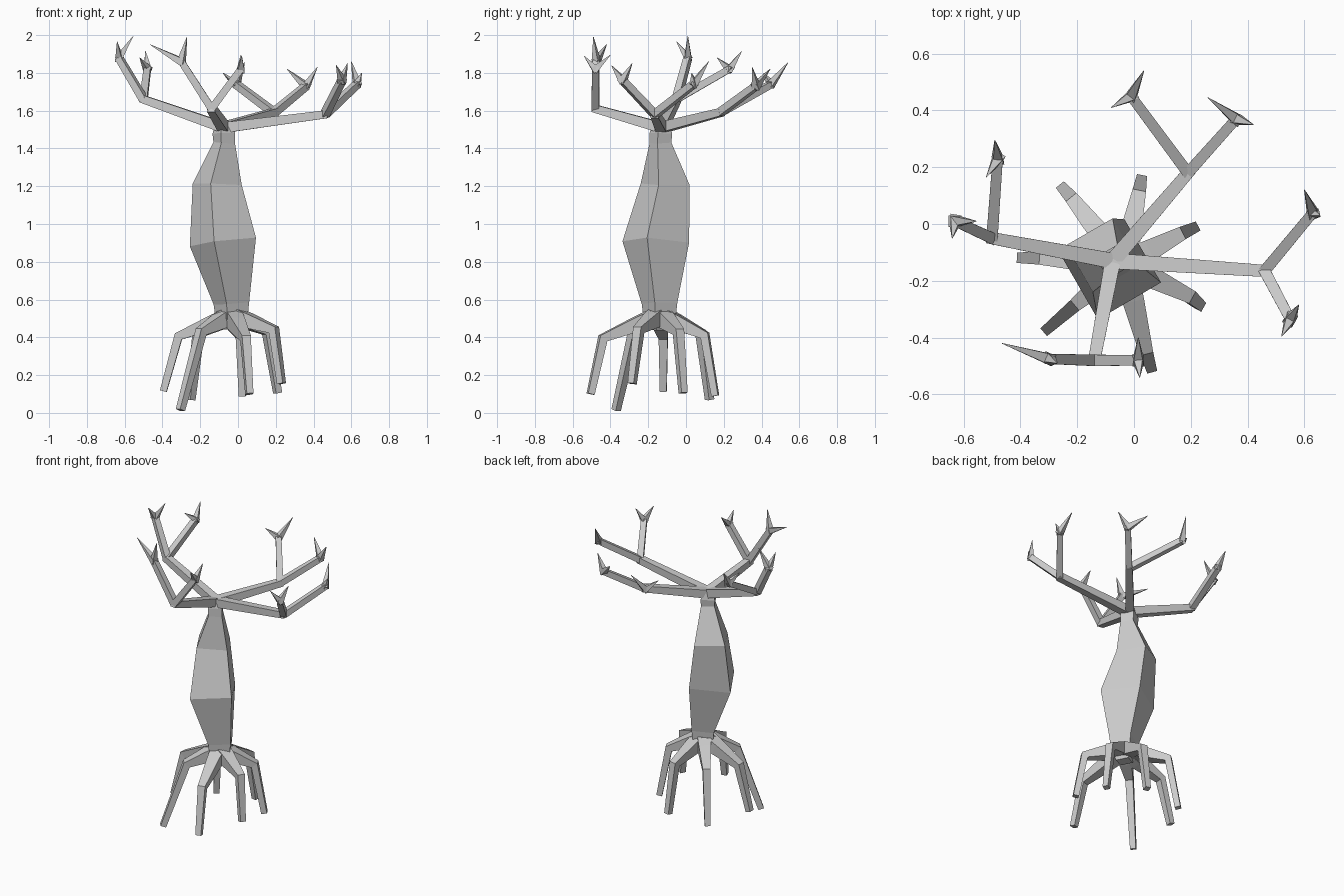
import bpy, bmesh
from math import radians, cos, sin
from mathutils import Vector

UP = Vector((0, 0, 1))


def tube(bm, nodes, ref=None):
    """Square-section limb through (point, half width) nodes."""
    pts = [Vector(p) for p, r in nodes]
    if ref is None:
        ref = (pts[-1] - pts[0]).cross(UP)
        if ref.length < 1e-4:
            ref = Vector((1, 0, 0))
    rings = []
    for i, (p, (_, r)) in enumerate(zip(pts, nodes)):
        d = Vector()
        if i:
            d += (p - pts[i - 1]).normalized()
        if i < len(pts) - 1:
            d += (pts[i + 1] - p).normalized()
        d.normalize()
        u = (ref - d * ref.dot(d)).normalized()
        v = d.cross(u)
        rings.append([bm.verts.new(p + u * a * r + v * b * r)
                      for a, b in ((-1, -1), (1, -1), (1, 1), (-1, 1))])
    for lo, hi in zip(rings, rings[1:]):
        for k in range(4):
            n = (k + 1) % 4
            bm.faces.new((lo[k], lo[n], hi[n], hi[k]))
    bm.faces.new(rings[0][::-1])
    bm.faces.new(rings[-1])


def finish(bm, name):
    bmesh.ops.recalc_face_normals(bm, faces=bm.faces)
    me = bpy.data.meshes.new(name)
    bm.to_mesh(me)
    bm.free()
    bpy.context.collection.objects.link(bpy.data.objects.new(name, me))


# Swollen four-sided trunk, turned 30 degrees
bm = bmesh.new()
tube(bm, [((-0.04, -0.14, 0.44), 0.04),
          ((-0.035, -0.14, 0.50), 0.062),
          ((-0.035, -0.14, 0.58), 0.069),
          ((-0.08, -0.16, 0.905), 0.129),
          ((-0.11, -0.11, 1.21), 0.095),
          ((-0.073, -0.135, 1.43), 0.042),
          ((-0.075, -0.133, 1.48), 0.044),
          ((-0.075, -0.13, 1.54), 0.03)],
     Vector((cos(radians(30)), sin(radians(30)), 0)))
finish(bm, "trunk")

# Stilt roots: knee, foot
ROOTS = [((-0.315, -0.12, 0.405), (-0.395, -0.12, 0.115)),
         ((-0.21, 0.08, 0.42), (-0.25, 0.125, 0.07)),
         ((0.015, 0.10, 0.41), (0.025, 0.155, 0.09)),
         ((0.155, -0.04, 0.43), (0.21, -0.015, 0.105)),
         ((0.19, -0.25, 0.44), (0.23, -0.285, 0.155)),
         ((0.04, -0.44, 0.395), (0.06, -0.505, 0.10)),
         ((-0.195, -0.275, 0.43), (-0.305, -0.37, 0.015))]
base = Vector((-0.035, -0.14, 0.52))
bm = bmesh.new()
for knee, foot in ROOTS:
    k = Vector(knee)
    tube(bm, [(base, 0.045), (base.lerp(k, 0.4), 0.038),
              (k, 0.024), (foot, 0.018)])
finish(bm, "roots")

# Crown: each bough end, then two branches of (end, twig tip, twig tip)
CROWN = [
    ((0.46, -0.165, 1.58), [
        ((0.63, 0.04, 1.74), (0.60, 0.12, 1.86), (0.655, 0.03, 1.80)),
        ((0.55, -0.335, 1.76), (0.58, -0.285, 1.85), (0.52, -0.395, 1.84))]),
    ((0.19, 0.18, 1.59), [
        ((-0.01, 0.45, 1.74), (0.035, 0.54, 1.855), (-0.08, 0.41, 1.80)),
        ((0.36, 0.37, 1.73), (0.26, 0.445, 1.82), (0.42, 0.35, 1.83))]),
    ((-0.50, -0.05, 1.66), [
        ((-0.48, 0.23, 1.82), (-0.49, 0.295, 1.915), (-0.52, 0.165, 1.88)),
        ((-0.63, 0.01, 1.88), (-0.555, 0.01, 1.995), (-0.64, -0.05, 1.965))]),
    ((-0.14, -0.48, 1.61), [
        ((-0.30, -0.475, 1.86), (-0.465, -0.42, 1.95), (-0.27, -0.49, 1.99)),
        ((0.015, -0.48, 1.82), (0.02, -0.54, 1.89), (0.015, -0.40, 1.895))])]
crown = Vector((-0.075, -0.13, 1.51))
boughs, branches, twigs = bmesh.new(), bmesh.new(), bmesh.new()
for end, forks in CROWN:
    e = Vector(end)
    tube(boughs, [(crown, 0.028), (e + (e - crown).normalized() * 0.012, 0.021)])
    for tip, *points in forks:
        t = Vector(tip)
        tube(branches, [(e, 0.02), (t, 0.018)])
        for p in points:
            d = (Vector(p) - t).normalized()
            tube(twigs, [(t - d * 0.012, 0.02), (p, 0.001)])
finish(boughs, "boughs")
finish(branches, "branches")
finish(twigs, "twigs")
